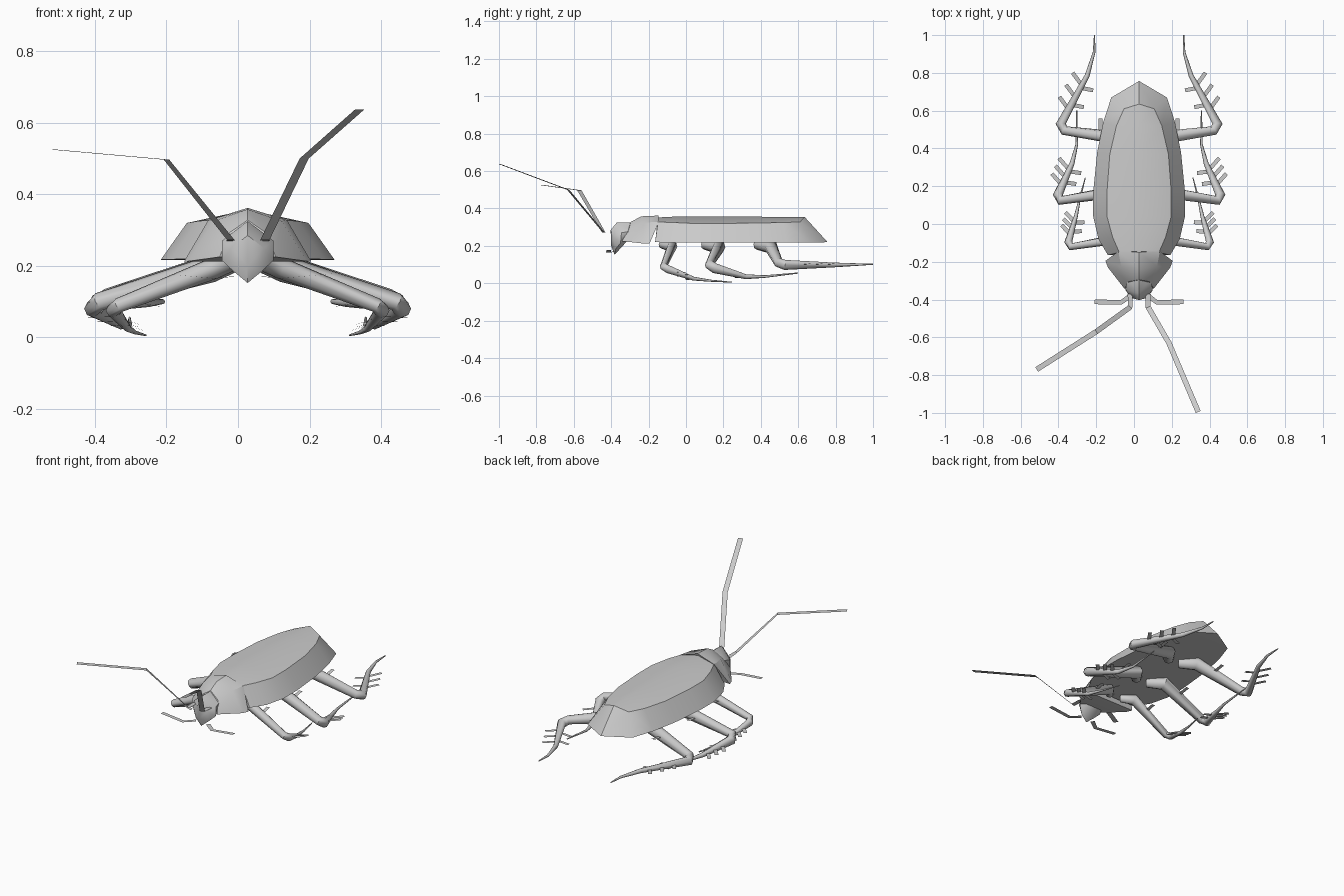
import bpy, bmesh
from mathutils import Vector as V

if "Cube" in bpy.data.objects:
    bpy.data.objects.remove(bpy.data.objects["Cube"])

CX = 0.027  # centre line of the insect
UP = V((0, 0, 1))


def finish(name, bm, angle=0.6):
    bmesh.ops.recalc_face_normals(bm, faces=bm.faces)
    me = bpy.data.meshes.new(name)
    bm.to_mesh(me)
    bm.free()
    ob = bpy.data.objects.new(name, me)
    bpy.context.collection.objects.link(ob)
    bpy.ops.object.select_all(action='DESELECT')
    ob.select_set(True)
    bpy.context.view_layer.objects.active = ob
    bpy.ops.object.shade_smooth_by_angle(angle=angle)
    return ob


def shell(name, stations, tip=None):
    """Roof-shaped loft: each station is edge, shoulder and ridge as (half width, y, z)."""
    bm = bmesh.new()
    rows = []
    for e, s, r in stations:
        pts = [(-e[0], *e[1:]), (-s[0], *s[1:]), r, s, e]
        rows.append([bm.verts.new((CX + p[0], p[1], p[2])) for p in pts])
    for a, b in zip(rows, rows[1:]):
        for i in range(5):
            j = (i + 1) % 5
            bm.faces.new((a[i], a[j], b[j], b[i]))
    bm.faces.new(rows[0])
    last = rows[-1]
    if tip:
        t = bm.verts.new((CX, *tip))
        for i in range(5):
            bm.faces.new((last[i], last[(i + 1) % 5], t))
    else:
        bm.faces.new(last)
    return finish(name, bm)


def tube(name, pts, radii, n=8):
    bm = bmesh.new()
    pts = [V(p) for p in pts]
    rows = []
    for i, p in enumerate(pts):
        d = V((0, 0, 0))
        if i:
            d += (p - pts[i - 1]).normalized()
        if i < len(pts) - 1:
            d += (pts[i + 1] - p).normalized()
        rot = d.to_track_quat('Z', 'Y').to_matrix().to_4x4()
        rot.translation = p
        rows.append(bmesh.ops.create_circle(bm, segments=n, radius=radii[i], matrix=rot)['verts'])
    for a, b in zip(rows, rows[1:]):
        for i in range(n):
            j = (i + 1) % n
            bm.faces.new((a[i], a[j], b[j], b[i]))
    bm.faces.new(rows[0])
    bm.faces.new(rows[-1])
    return finish(name, bm, 0.9)


def strips(name, paths, width):
    """Flat ribbons lying across the horizontal, one per path."""
    bm = bmesh.new()
    for path in paths:
        path = [V(p) for p in path]
        prev = None
        for i, p in enumerate(path):
            d = path[min(i + 1, len(path) - 1)] - path[max(i - 1, 0)]
            side = d.cross(UP).normalized() * width / 2
            cur = (bm.verts.new(p + side), bm.verts.new(p - side))
            if prev:
                bm.faces.new((prev[0], prev[1], cur[1], cur[0]))
            prev = cur
    return finish(name, bm)


# Abdomen with folded wings
shell("abdomen", [
    ((.165, -.165, .22), (.105, -.15, .328), (0, -.15, .352)),
    ((.215, -.08, .218), (.14, -.07, .325), (0, -.07, .356)),
    ((.243, .04, .217), (.17, .04, .32), (0, .04, .357)),
    ((.243, .17, .217), (.17, .17, .32), (0, .17, .357)),
    ((.222, .38, .217), (.155, .37, .322), (0, .37, .356)),
    ((.19, .54, .217), (.12, .52, .325), (0, .52, .355)),
    ((.147, .67, .217), (.08, .61, .328), (0, .635, .354)),
], tip=(.757, .22))

# Neck shield
shell("neck_shield", [
    ((.178, -.195, .212), (.11, -.145, .328), (0, -.148, .362)),
    ((.165, -.23, .213), (.095, -.225, .325), (0, -.24, .358)),
    ((.078, -.342, .225), (.055, -.305, .29), (0, -.295, .328)),
])

# Head: faceted convex lump narrowing to the mouth
bm = bmesh.new()
for x, y, z in [(0, -.29, .325), (0, -.37, .325), (0, -.403, .285), (0, -.4, .2),
                (0, -.382, .152), (0, -.33, .215)]:
    bm.verts.new((CX + x, y, z))
for s in (-1, 1):
    for x, y, z in [(.06, -.29, .28), (.072, -.345, .27), (.072, -.35, .215), (.045, -.39, .25),
                    (.04, -.375, .185), (.055, -.32, .22)]:
        bm.verts.new((CX + s * x, y, z))
bmesh.ops.convex_hull(bm, input=bm.verts)
finish("head", bm, 0.7)

# Antennae (differently posed) and mouth feelers
strips("antenna_left", [[(-.02, -.37, .27), (-.02, -.44, .272), (-.2, -.57, .497), (-.515, -.77, .525)]], .028)
strips("antenna_right", [[(.075, -.37, .27), (.075, -.44, .272), (.185, -.63, .5), (.34, -.995, .637)]], .028)
strips("mouth_feelers", [[(CX + s * .04, -.375, .17), (CX + s * .095, -.415, .165),
                          (CX + s * .235, -.412, .178)] for s in (-1, 1)], .025)

# Legs: hip, hip bend, knee, knee bend, shin end, foot, toe (x is distance from centre line)
LEGS = {
    "front": [(.04, -.13, .21), (.09, -.075, .195), (.36, -.12, .09), (.375, -.095, .075),
              (.335, .04, .025), (.315, .13, .014), (.285, .245, .006)],
    "middle": [(.04, .1, .21), (.1, .175, .192), (.415, .125, .1), (.43, .155, .08),
               (.355, .32, .035), (.33, .42, .036), (.33, .6, .055)],
    "hind": [(.04, .38, .21), (.1, .455, .195), (.395, .495, .11), (.415, .53, .098),
             (.275, .785, .098), (.238, .91, .1), (.236, 1.0, .102)],
}
RADII = [.03, .038, .026, .027, .013, .007, .003]

for name, path in LEGS.items():
    k = .8 if name == "front" else 1
    for s, label in ((-1, "left"), (1, "right")):
        pts = [V((CX + s * x, y, z)) for x, y, z in path]
        tube(f"{name}_leg_{label}", pts, [r * k for r in RADII])
        # Flat spines on both sides of the shin, one on the thigh
        a, b = pts[3], pts[4]
        d = (b - a).normalized()
        out = d.cross(UP).normalized() * s
        spines = []
        for t in (.3, .55, .8):
            p = a.lerp(b, t)
            spines.append((p, p + out * .075 * k + d * .035 + UP * .008))
        for t in (.4, .75):
            p = a.lerp(b, t)
            spines.append((p, p - out * .065 * k + d * .02 - UP * .012))
        p = pts[1].lerp(pts[2], .35)
        spines.append((p, p + V((0, .09 * k, .015))))
        strips(f"{name}_leg_spines_{label}", spines, .021)
